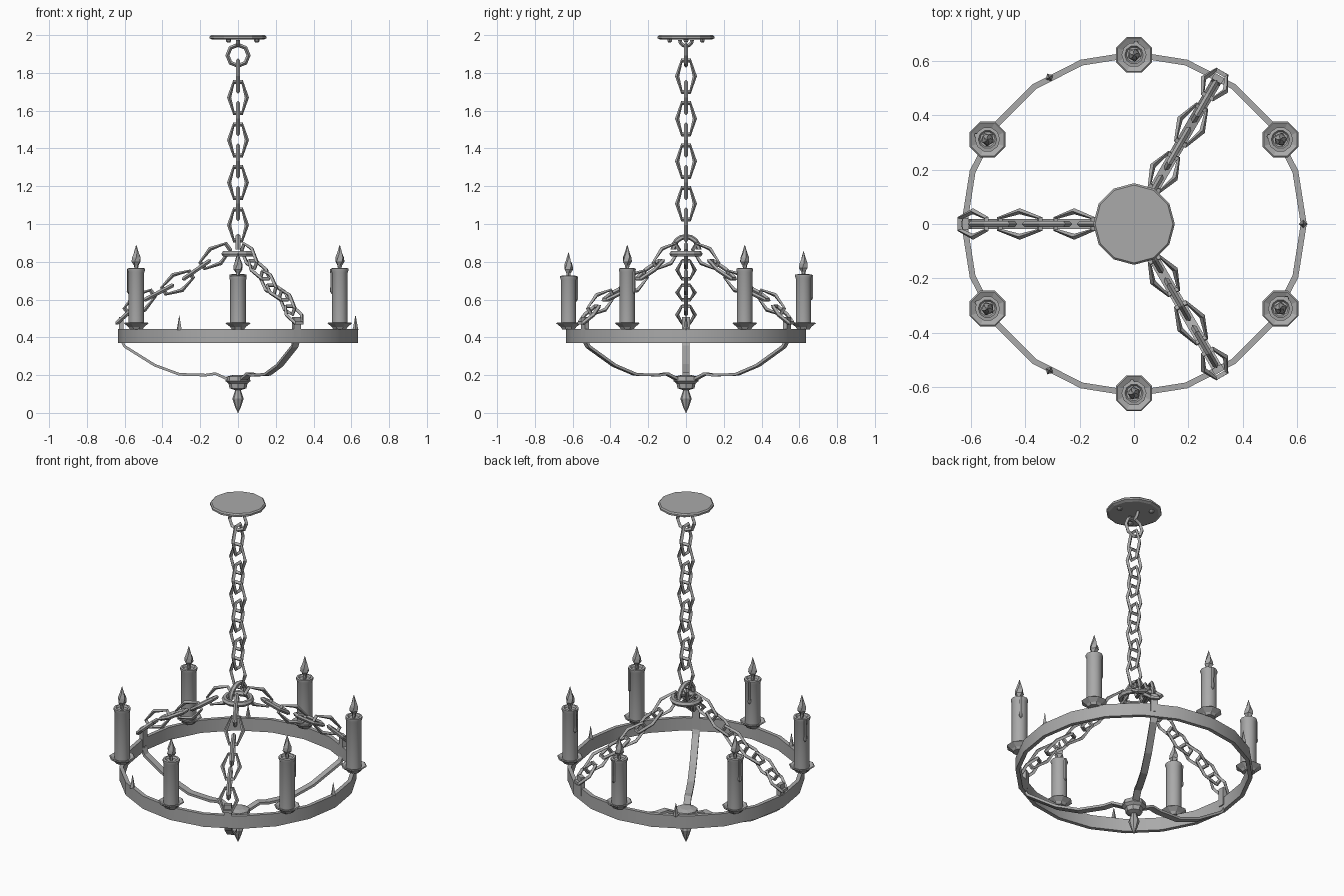
import bpy, bmesh
from math import sin, cos, pi, radians
from mathutils import Vector, Matrix

cube = bpy.data.objects.get("Cube")
if cube:
    bpy.data.objects.remove(cube, do_unlink=True)

grey = bpy.data.materials.new("plain_grey")
grey.use_nodes = True
tone = (0.4, 0.4, 0.4, 1)
grey.diffuse_color = tone
grey.node_tree.nodes["Principled BSDF"].inputs["Base Color"].default_value = tone


def skin(name, rings, closed=False, matrix=Matrix(), smooth=0):
    """Join a row of matching cross-sections into one surface."""
    bm = bmesh.new()
    rows = [[bm.verts.new(p) for p in ring] for ring in rings]
    n = len(rows[0])
    pairs = list(zip(rows, rows[1:])) + ([(rows[-1], rows[0])] if closed else [])
    for a, b in pairs:
        for i in range(n):
            j = (i + 1) % n
            bm.faces.new((a[i], a[j], b[j], b[i]))
    if not closed:
        bm.faces.new(rows[0])
        bm.faces.new(rows[-1])
    bmesh.ops.recalc_face_normals(bm, faces=bm.faces)
    mesh = bpy.data.meshes.new(name)
    bm.to_mesh(mesh)
    bm.free()
    mesh.materials.append(grey)
    obj = bpy.data.objects.new(name, mesh)
    bpy.context.collection.objects.link(obj)
    obj.matrix_world = matrix
    if smooth:
        bpy.ops.object.select_all(action='DESELECT')
        obj.select_set(True)
        bpy.context.view_layer.objects.active = obj
        bpy.ops.object.shade_smooth_by_angle(angle=radians(smooth))
    return obj


def lathe(name, profile, sides, at=(0, 0, 0), twist=0, turn=0, smooth=0):
    """Spin a (radius, height) profile about the vertical axis."""
    rings = []
    for k, (r, z) in enumerate(profile):
        angles = [turn + twist * k + 2 * pi * i / sides for i in range(sides)]
        rings.append([Vector((r * cos(a), r * sin(a), z)) for a in angles])
    return skin(name, rings, matrix=Matrix.Translation(at), smooth=smooth)


def bar_loop(name, path, thick, matrix, closed=True, sides=4, smooth=0):
    """Bar of round or diamond section along a flat path about its centre."""
    rings = []
    for p in path:
        p = Vector((p[0], p[1], 0))
        out = p.normalized()
        rings.append([p + thick * (out * cos(2 * pi * i / sides)
                      + Vector((0, 0, sin(2 * pi * i / sides)))) for i in range(sides)])
    return skin(name, rings, closed, matrix, smooth)


def frame(centre, along, normal):
    """Matrix whose y axis runs along and whose z axis is the normal."""
    y, z = Vector(along).normalized(), Vector(normal).normalized()
    m = Matrix((y.cross(z), y, z)).transposed().to_4x4()
    return Matrix.Translation(centre) @ m


def arc(radius, steps, sweep=2 * pi):
    return [(radius * cos(sweep * i / steps), radius * sin(sweep * i / steps))
            for i in range(steps + (sweep < 6))]


def spoke(angle):
    a = radians(angle)
    return Vector((cos(a), sin(a), 0)), Vector((-sin(a), cos(a), 0))


UP = Vector((0, 0, 1))
X_AXIS, Y_AXIS = Vector((1, 0, 0)), Vector((0, 1, 0))
LINK = [(0.047, 0), (0.022, 0.083), (-0.022, 0.083),
        (-0.047, 0), (-0.022, -0.083), (0.022, -0.083)]

# Ceiling plate with screws and hook
lathe("ceiling_plate", [(0.135, 1.976), (0.15, 1.983), (0.15, 1.993), (0.143, 2)], 12)
for angle in (0, 120, 240):
    out, side = spoke(angle)
    lathe("plate_screw", [(0.009, 1.962), (0.014, 1.968), (0.014, 1.98)], 6, out * 0.1)
bar_loop("ceiling_hook", arc(0.033, 6, -pi), 0.01,
         frame((0, 0, 1.975), UP, X_AXIS), closed=False)

# Main chain
bar_loop("top_link", arc(0.056, 8), 0.011, frame((0, 0, 1.893), UP, Y_AXIS))
for i in range(8):
    bar_loop("main_chain_link", LINK, 0.011,
             frame((0, 0, 0.995 + 0.1125 * i), UP, X_AXIS if i % 2 else Y_AXIS))

# Gathering ring and its arch
bar_loop("gathering_ring", arc(0.072, 12), 0.016,
         frame((0, 0, 0.842), Y_AXIS, UP), sides=6)
bar_loop("gathering_arch", arc(0.068, 8, pi), 0.014,
         frame((0, 0, 0.865), UP, X_AXIS), closed=False, sides=6)

# Main hoop
hoop = []
for x, y in arc(1, 20):
    hoop.append([Vector((x * r, y * r, z)) for r, z in
                 ((0.635, 0.37), (0.635, 0.445), (0.613, 0.445), (0.613, 0.37))])
skin("main_hoop", hoop, closed=True, smooth=25)

# Slanted chains, brackets, lower straps and spikes
CHAIN = [(0.12, 0.83), (0.22, 0.757), (0.32, 0.69), (0.42, 0.637), (0.52, 0.585), (0.592, 0.52)]
STRAP = [(0.617, 0.385), (0.6, 0.352), (0.44, 0.252), (0.31, 0.204),
         (0.17, 0.2), (0.12, 0.208), (0.04, 0.172)]
for angle in (60, 180, 300):
    out, side = spoke(angle)
    for i, (r, z) in enumerate(CHAIN):
        r0, z0 = CHAIN[max(i - 1, 0)]
        r1, z1 = CHAIN[min(i + 1, len(CHAIN) - 1)]
        along = (out * (r1 - r0) + UP * (z1 - z0)).normalized()
        normal = along.cross(side) if i % 2 else side
        path = [(x, y * 0.8) for x, y in LINK] if i == len(CHAIN) - 1 else LINK
        bar_loop("slanted_chain_link", path, 0.011,
                 frame(out * r + UP * z, along, normal))
    corners = ((-1, -1), (1, -1), (1, 1), (-1, 1))
    skin("chain_bracket", [[out * (0.618 + 0.012 * b) + side * 0.02 * a + UP * z
                            for a, b in corners] for z in (0.4, 0.508)])
    rows = []
    for i, (r, z) in enumerate(STRAP):
        r0, z0 = STRAP[max(i - 1, 0)]
        r1, z1 = STRAP[min(i + 1, len(STRAP) - 1)]
        along = (out * (r1 - r0) + UP * (z1 - z0)).normalized()
        normal = along.cross(side)
        rows.append([out * r + UP * z + side * 0.019 * a + normal * 0.007 * b
                     for a, b in corners])
    skin("lower_strap", rows)
    lathe("hoop_spike", [(0.016, 0.44), (0.012, 0.455), (0.001, 0.515)], 4,
          out * -0.622, turn=radians(angle))

# Bottom hub and finial
lathe("bottom_hub", [(0.03, 0.2), (0.062, 0.192), (0.066, 0.168), (0.05, 0.155),
                     (0.045, 0.13), (0.02, 0.122)], 8)
lathe("finial", [(0.016, 0.128), (0.017, 0.113), (0.03, 0.075),
                 (0.015, 0.03), (0.001, 0)], 8)

# Candles: angle, top height and drip direction
for angle, top, drip in ((30, 0.765, 165), (90, 0.732, 80), (150, 0.765, 160),
                         (210, 0.765, 150), (270, 0.725, 100), (330, 0.765, 60)):
    out, side = spoke(angle)
    base = out * 0.622
    lathe("drip_pan", [(0.036, 0.442), (0.045, 0.455), (0.071, 0.474),
                       (0.066, 0.478), (0.046, 0.468)], 8, base, turn=pi / 8)
    lathe("candle", [(0.042, 0.465), (0.042, top - 0.022), (0.046, top - 0.012),
                     (0.046, top), (0.034, top + 0.002), (0.028, top - 0.008)],
          10, base, smooth=40)
    lathe("flame", [(0.009, -0.008), (0.012, 0.015), (0.025, 0.035), (0.023, 0.058),
                    (0.012, 0.088), (0.001, 0.124)], 5,
          base + UP * top, twist=0.35, turn=radians(angle))
    lathe("wax_drip", [(0.002, -0.135), (0.01, -0.122), (0.008, -0.09), (0.009, -0.003)], 6,
          base + spoke(drip)[0] * 0.043 + UP * top)
